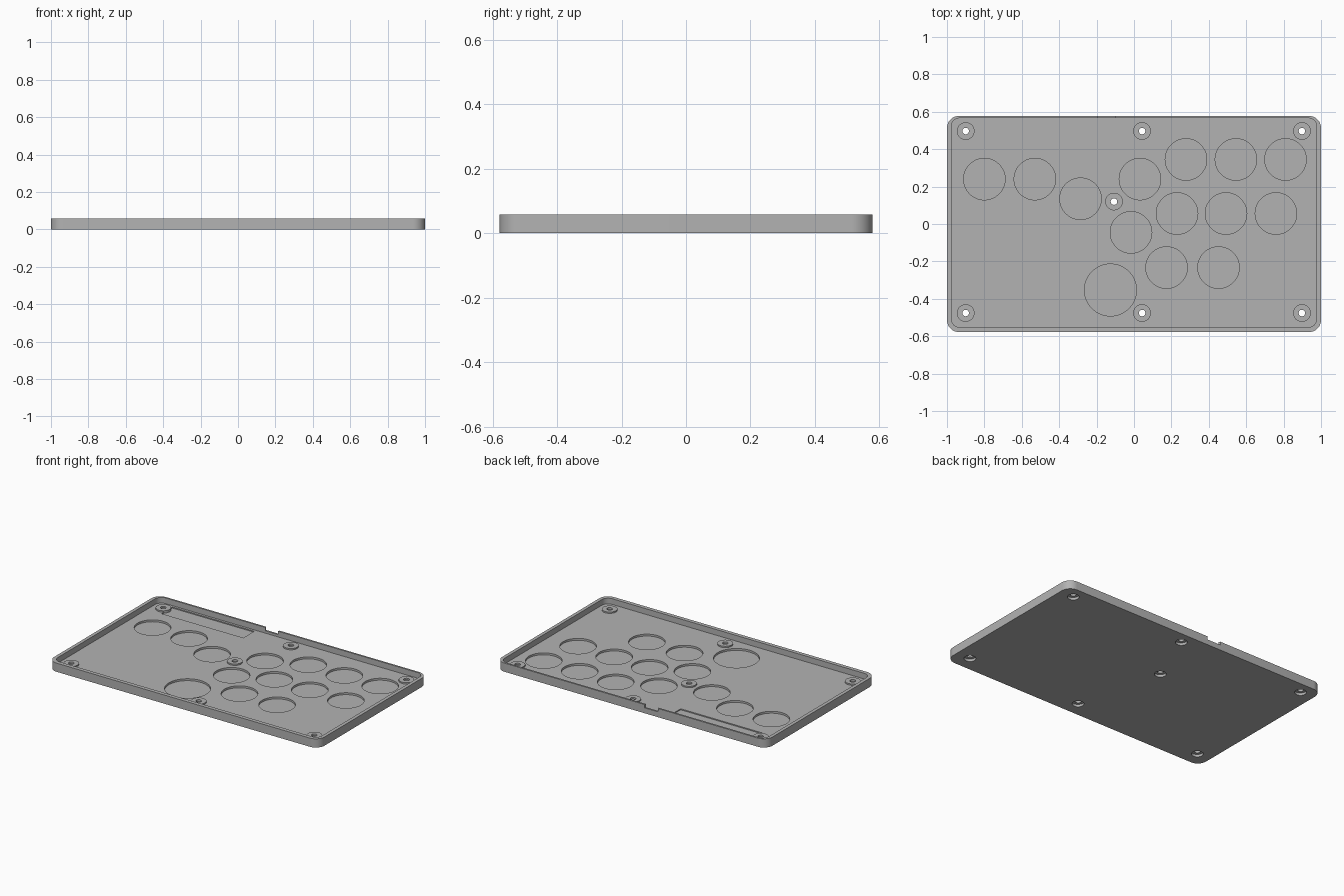
import bpy, bmesh, math
from mathutils import Vector

if "Cube" in bpy.data.objects:
    bpy.data.objects.remove(bpy.data.objects["Cube"], do_unlink=True)

grey = bpy.data.materials.new("grey plastic")
grey.use_nodes = True
colour = (0.45, 0.45, 0.45, 1)
grey.diffuse_color = colour
grey.node_tree.nodes["Principled BSDF"].inputs["Base Color"].default_value = colour

HEIGHT, FLOOR, RECESS, BOSS = 0.058, 0.02, 0.007, 0.029


def circle(x, y, r, n=64):
    return [(x + r * math.cos(2 * math.pi * i / n), y + r * math.sin(2 * math.pi * i / n))
            for i in range(n)]


def rounded_rect(x0, x1, y0, y1, r, n=12):
    corners = [(x1 - r, y1 - r), (x0 + r, y1 - r), (x0 + r, y0 + r), (x1 - r, y0 + r)]
    pts = []
    for q, (cx, cy) in enumerate(corners):
        for i in range(n + 1):
            a = math.pi / 2 * (q + i / n)
            pts.append((cx + r * math.cos(a), cy + r * math.sin(a)))
    return pts


def solid(name, outlines, z0, z1):
    """Extrude closed outlines from z0 to z1 into one object."""
    bm = bmesh.new()
    for pts in outlines:
        base = bm.faces.new([bm.verts.new((x, y, z0)) for x, y in pts])
        top = bmesh.ops.extrude_face_region(bm, geom=[base])["geom"]
        verts = [v for v in top if isinstance(v, bmesh.types.BMVert)]
        bmesh.ops.translate(bm, verts=verts, vec=Vector((0, 0, z1 - z0)))
    bmesh.ops.recalc_face_normals(bm, faces=bm.faces)
    mesh = bpy.data.meshes.new(name)
    bm.to_mesh(mesh)
    bm.free()
    mesh.materials.append(grey)
    obj = bpy.data.objects.new(name, mesh)
    bpy.context.collection.objects.link(obj)
    return obj


def combine(target, tool, operation):
    """Apply a boolean and discard the tool."""
    mod = target.modifiers.new(tool.name, 'BOOLEAN')
    mod.operation, mod.object, mod.solver = operation, tool, 'EXACT'
    bpy.context.view_layer.objects.active = target
    bpy.ops.object.modifier_apply(modifier=mod.name)
    bpy.data.objects.remove(tool, do_unlink=True)


# Layout of button recesses and screw posts
buttons = [(-0.80, 0.24), (-0.53, 0.24), (-0.286, 0.135), (0.032, 0.24),
           (0.278, 0.345), (0.545, 0.345), (0.81, 0.345),
           (0.23, 0.056), (0.492, 0.056), (0.759, 0.056),
           (-0.016, -0.045), (0.174, -0.233), (0.452, -0.233)]
screws = [(x, y) for x in (-0.9, 0.043, 0.898) for y in (0.497, -0.476)] + [(-0.107, 0.12)]

# Tray with hollow interior
case = solid("case_tray", [rounded_rect(-1, 1, -0.578, 0.578, 0.065)], 0, HEIGHT)
combine(case, solid("cavity", [rounded_rect(-0.977, 0.977, -0.552, 0.566, 0.045)],
                    FLOOR, HEIGHT + 0.1), 'DIFFERENCE')

# Round button recesses
wells = [circle(x, y, 0.111) for x, y in buttons] + [circle(-0.126, -0.353, 0.139)]
combine(case, solid("button_wells", wells, RECESS, FLOOR + 0.02), 'DIFFERENCE')

# Shallow board pocket at the back
pocket = [(-0.87, 0.435), (-0.265, 0.435), (-0.265, 0.55), (-0.87, 0.55)]
combine(case, solid("board_pocket", [pocket], 0.013, FLOOR + 0.01), 'DIFFERENCE')

# Cable notch in the back wall
notch = [(-0.205, 0.6), (-0.19, 0.555), (-0.105, 0.555), (-0.09, 0.6)]
combine(case, solid("cable_notch", [notch], 0.036, HEIGHT + 0.1), 'DIFFERENCE')

# Screw posts, through holes and counterbores
combine(case, solid("screw_posts", [circle(x, y, 0.047, 48) for x, y in screws],
                    0.01, BOSS), 'UNION')
combine(case, solid("screw_holes", [circle(x, y, 0.0175, 32) for x, y in screws],
                    -0.1, 0.1), 'DIFFERENCE')
combine(case, solid("counterbores", [circle(x, y, 0.036, 48) for x, y in screws],
                    -0.1, 0.017), 'DIFFERENCE')

# Smooth curved walls, sharp rims
bpy.ops.object.select_all(action='DESELECT')
case.select_set(True)
bpy.context.view_layer.objects.active = case
bpy.ops.object.shade_smooth_by_angle(angle=math.radians(30))
